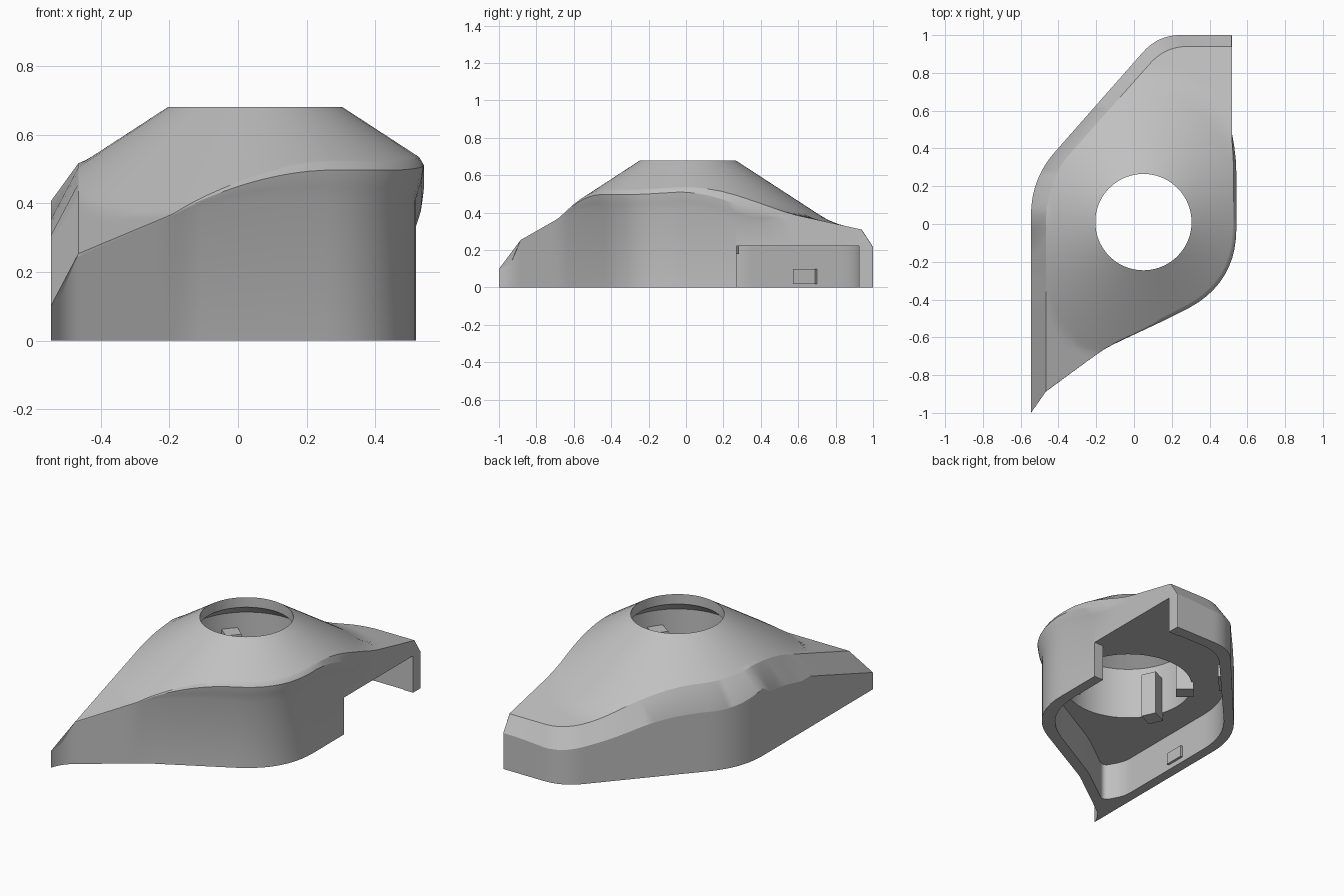
import bpy, bmesh, math
from mathutils import Vector

if "Cube" in bpy.data.objects:
    bpy.data.objects.remove(bpy.data.objects["Cube"])

grey = bpy.data.materials.new("plain grey")
grey.use_nodes = True
grey.diffuse_color = (0.53, 0.53, 0.53, 1)
grey.node_tree.nodes["Principled BSDF"].inputs["Base Color"].default_value = (0.53, 0.53, 0.53, 1)

CENTRE = Vector((0.05, 0.01))
HOLE = 0.255
WELL = 0.36
CEILING = 0.225


def smooth(a, b, v):
    t = min(1, max(0, (v - a) / (b - a)))
    return t * t * (3 - 2 * t)


def height(p):
    """Cone round the hole, running out into a front facet and a back tail."""
    cone = 0.68 - 0.65 * ((p - CENTRE).length - HOLE)
    if p.y < 0:
        run = 0.255 + 0.344 * (min(p.y, -0.4) + 0.88) + 0.167 * (min(p.x, -0.15) + 0.465)
    else:
        run = 0.325 - 0.22 * (p.y - 0.87)
    # Soft maximum, so the cone flows into the tail
    blend = 0.03 if p.y > 0 else 0.004
    k = max(0, blend - abs(cone - run))
    return max(cone, run) + k * k / (4 * blend)


def outline(corners, rounds, edge=14, arc=10):
    """Polygon with curved corners, always sampled the same way."""
    pts = [Vector(c) for c in corners]
    n = len(pts)
    ends = []
    for i, p in enumerate(pts):
        a, b = pts[i - 1] - p, pts[(i + 1) % n] - p
        t = min(rounds[i], 0.9 * a.length, 0.9 * b.length)
        ends.append((p + a.normalized() * t, p + b.normalized() * t))
    out = []
    for i, p in enumerate(pts):
        s, e = ends[i]
        for k in range(arc):
            t = k / arc
            out.append(s * (1 - t) ** 2 + p * 2 * t * (1 - t) + e * t * t)
        nxt = ends[(i + 1) % n][0]
        out += [e.lerp(nxt, k / edge) for k in range(edge)]
    return out


def finish(name, bm):
    mesh = bpy.data.meshes.new(name)
    bmesh.ops.recalc_face_normals(bm, faces=bm.faces)
    bm.to_mesh(mesh)
    bm.free()
    obj = bpy.data.objects.new(name, mesh)
    bpy.context.collection.objects.link(obj)
    mesh.materials.append(grey)
    return obj


def box(name, x, y, z, turn=0.0):
    bm = bmesh.new()
    bmesh.ops.create_cube(bm, size=1)
    for v in bm.verts:
        v.co = Vector((v.co.x * (x[1] - x[0]), v.co.y * (y[1] - y[0]), v.co.z * (z[1] - z[0])))
    obj = finish(name, bm)
    obj.location = (sum(x) / 2, sum(y) / 2, sum(z) / 2)
    obj.rotation_euler.z = turn
    return obj


# Plan outlines: outer wall, chamfer crease and inner cavity
rounds = [0.002, 0.075, 0.05, 0.27, 0.005, 0.12, 0.19]
outer = outline([(-0.545, -1), (-0.522, -0.928), (-0.15, -0.655), (0.518, -0.295),
                 (0.518, 1), (0.127, 1), (-0.545, 0.238)], rounds)
crease = outline([(-0.465, -0.885), (-0.465, -0.885), (-0.15, -0.655), (0.518, -0.295),
                  (0.518, 0.94), (0.165, 0.94), (-0.465, 0.23)], rounds)
cavity = outline([(-0.485, -0.66), (-0.42, -0.78), (-0.16, -0.59), (0.455, -0.25),
                  (0.455, 0.93), (0.155, 0.93), (-0.485, 0.225)], [0.05] * 3 + rounds[3:])
count = len(outer)

# Per-point cross-section, from the hole over the top, down the wall and back inside
sections = []
for i in range(count):
    o, c, q = outer[i], crease[i], cavity[i]
    tangent = (outer[(i + 1) % count] - outer[i - 1]).normalized()
    normal = Vector((tangent.y, -tangent.x))
    gap = (o - c).length
    lip = 0.0
    if gap < 0.03 and o.y < 0.7 and o.x > -0.3:
        lip = smooth(-0.25, 0.3, o.x) * (1 - smooth(0.28, 0.55, o.y))
    out = normal * 0.024 * lip
    edge = c + out * 0.4
    rim = CENTRE + (c - CENTRE).normalized() * HOLE
    ring = [(*p, height(p)) for p in (rim.lerp(edge, k / 32) for k in range(33))]
    top = height(o) - 1.3 * min(gap, 0.075)
    ring.append((*(o + out), top - 0.002 - 0.028 * lip))
    ring.append((*(o + out * 0.7), top - 0.004 - 0.075 * lip))
    ring.append((*o, top - 0.006 - 0.125 * lip))
    ring.append((*o, 0))
    ring.append((*q, 0))
    ring.append((*q, min(CEILING, height(q) - 0.05)))
    well = CENTRE + (q - CENTRE).normalized() * WELL
    ring.append((*well, CEILING))
    ring.append((*well, height(well) - 0.07))
    ring.append((*rim, 0.62))
    sections.append(ring)

bm = bmesh.new()
grid = [[bm.verts.new(p) for p in ring] for ring in sections]
rows = len(grid[0])
for i in range(count):
    a, b = grid[i], grid[(i + 1) % count]
    for j in range(rows):
        k = (j + 1) % rows
        bm.faces.new((a[j], b[j], b[k], a[k]))
bmesh.ops.remove_doubles(bm, verts=bm.verts, dist=0.0003)
shell = finish("housing_shell", bm)

# Side opening in the wall
cutter = box("side_opening_cutter", (0.38, 0.7), (0.27, 0.925), (-0.1, 0.222))
cutter.hide_render = True
cut = shell.modifiers.new("side opening", "BOOLEAN")
cut.operation = "DIFFERENCE"
cut.solver = "EXACT"
cut.object = cutter

bpy.context.view_layer.update()
bpy.ops.object.select_all(action="DESELECT")
shell.select_set(True)
bpy.context.view_layer.objects.active = shell
bpy.ops.object.modifier_apply(modifier=cut.name)
bpy.data.objects.remove(cutter)
bpy.ops.object.shade_smooth_by_angle(angle=math.radians(28))

# Posts round the well, clear of the hole, and small clips on the cavity walls
for side, degrees in (("left", -35), ("back", 140), ("front", 205)):
    a = math.radians(degrees)
    x, y = CENTRE.x + 0.32 * math.cos(a), CENTRE.y + 0.32 * math.sin(a)
    box(side + "_well_post", (x - 0.05, x + 0.05), (y - 0.045, y + 0.045), (0.18, 0.45), a)
box("right_wall_clip", (-0.49, -0.47), (-0.27, -0.15), (0.03, 0.1))
box("back_wall_clip", (-0.185, -0.025), (0.627, 0.647), (0.02, 0.1), math.radians(47.8))
